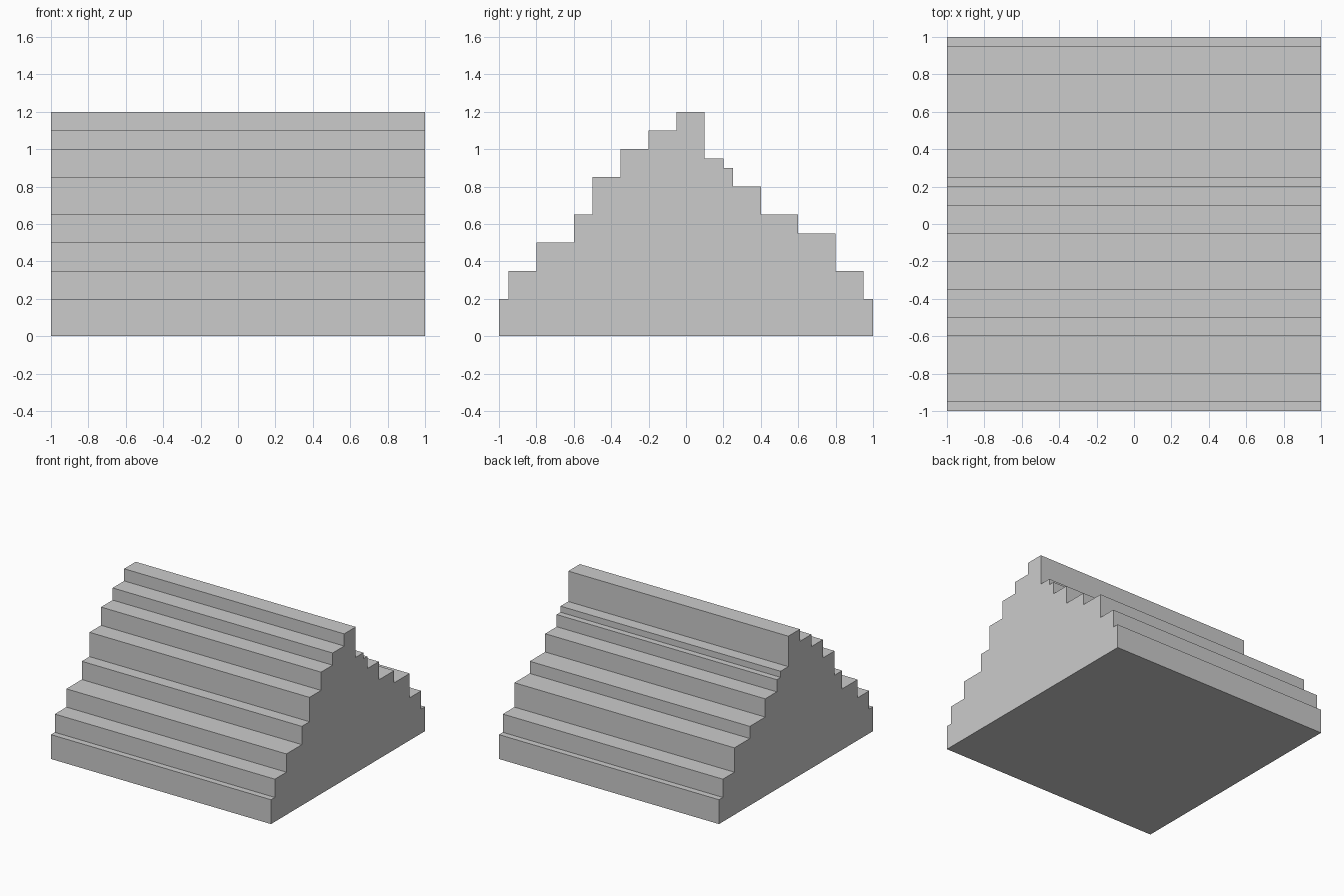
import bpy, bmesh

if "Cube" in bpy.data.objects:
    bpy.data.objects.remove(bpy.data.objects["Cube"])

# Each step: (y where the tread ends, tread height), from front to back
steps = [(-0.95, 0.2), (-0.8, 0.35), (-0.6, 0.5), (-0.5, 0.65), (-0.35, 0.85),
         (-0.2, 1.0), (-0.05, 1.1), (0.1, 1.2), (0.2, 0.95), (0.25, 0.9),
         (0.4, 0.8), (0.6, 0.65), (0.8, 0.55), (0.95, 0.35), (1.0, 0.2)]

# Stepped side profile
profile = [(-1.0, 0.0)]
y = -1.0
for y_end, z in steps:
    profile += [(y, z), (y_end, z)]
    y = y_end
profile.append((1.0, 0.0))

# Extrude the profile across the full width
bm = bmesh.new()
side = bm.faces.new([bm.verts.new((-1.0, py, pz)) for py, pz in profile])
result = bmesh.ops.extrude_face_region(bm, geom=[side], use_keep_orig=True)
moved = [g for g in result["geom"] if isinstance(g, bmesh.types.BMVert)]
bmesh.ops.translate(bm, verts=moved, vec=(2.0, 0, 0))
bmesh.ops.recalc_face_normals(bm, faces=bm.faces)

mesh = bpy.data.meshes.new("stepped_ridge")
bm.to_mesh(mesh)
bm.free()
bpy.context.collection.objects.link(bpy.data.objects.new("stepped_ridge", mesh))
